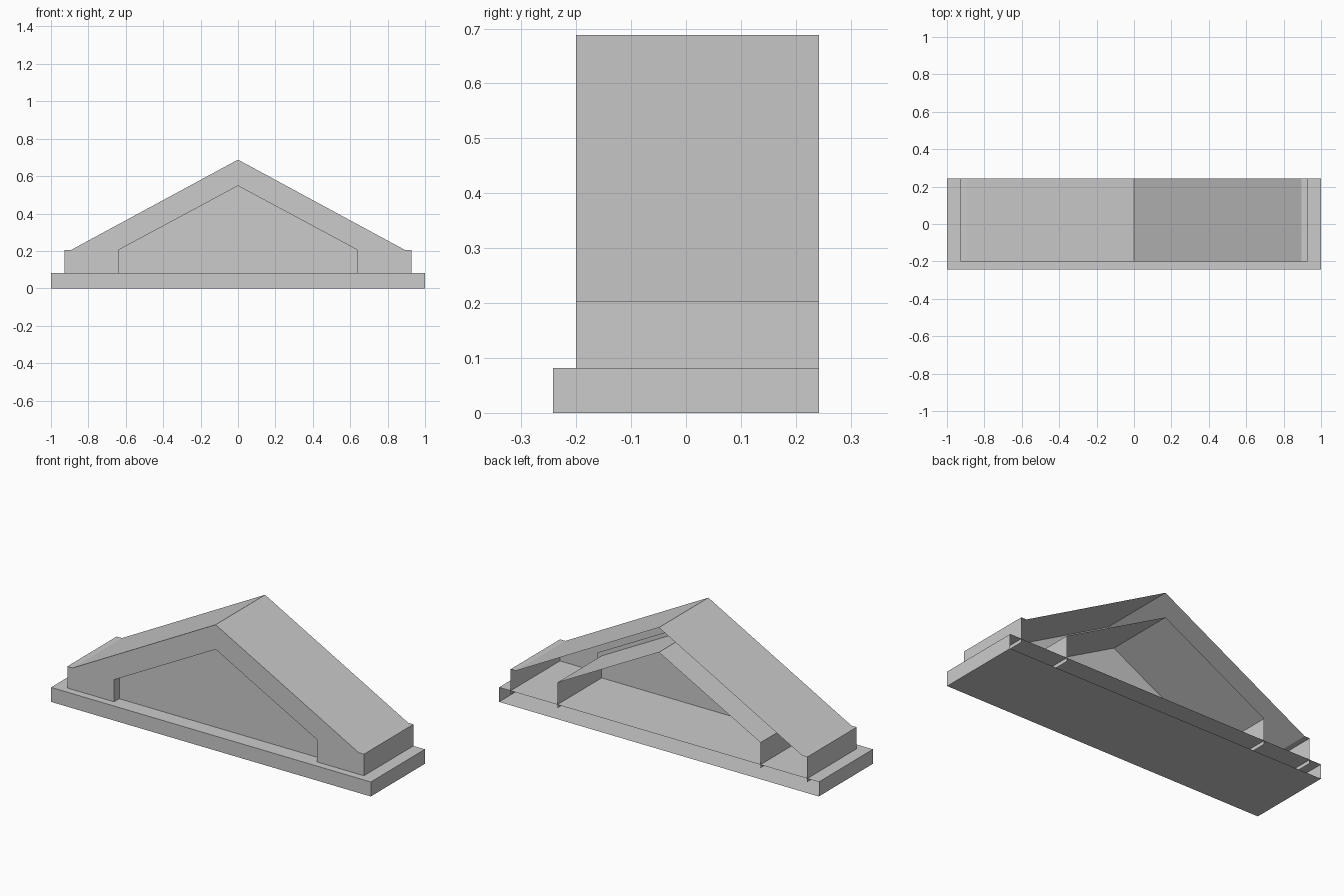
import bpy

cube = bpy.data.objects.get("Cube")
if cube:
    bpy.data.objects.remove(cube, do_unlink=True)

stone = bpy.data.materials.new("light_grey")
stone.use_nodes = True
grey = (0.6, 0.6, 0.6, 1)
stone.diffuse_color = grey
stone.node_tree.nodes["Principled BSDF"].inputs["Base Color"].default_value = grey

FRONT, PANEL, BACK, BASE_FRONT = -0.2, -0.154, 0.242, -0.242
BASE_TOP, SUNK = 0.082, 0.062


def add_mesh(name, verts, faces):
    mesh = bpy.data.meshes.new(name)
    mesh.from_pydata(verts, [], faces)
    mesh.materials.append(stone)
    obj = bpy.data.objects.new(name, mesh)
    bpy.context.collection.objects.link(obj)
    return obj


def mirrored(half):
    """Complete a left-to-apex profile with its mirror image."""
    return half + [(-x, z) for x, z in reversed(half[:-1])]


def sheet(name, profile, y0, y1):
    """Sweep an open profile along y as a thin-walled shell."""
    n = len(profile)
    verts = [(x, y, z) for y in (y0, y1) for x, z in profile]
    add_mesh(name, verts, [(i, i + 1, n + i + 1, n + i) for i in range(n - 1)])


def plate(name, outline, y):
    """Flat face towards the front."""
    add_mesh(name, [(x, y, z) for x, z in outline], [tuple(range(len(outline)))])


outer = mirrored([(-0.928, SUNK), (-0.928, 0.204), (-0.895, 0.204), (0, 0.688)])
inner = mirrored([(-0.635, SUNK), (-0.635, 0.207), (0, 0.548)])
flange = mirrored([(-0.66, SUNK), (-0.66, 0.219), (0, 0.573)])

# Gable: roof shell, recess lining and front frame, all open at the back
sheet("gable_roof", outer, FRONT, BACK)
sheet("recess_lining", inner, FRONT, BACK)
plate("gable_front", list(reversed(outer)) + inner, FRONT)
plate("recess_panel", list(reversed(flange)), PANEL)

# Base slab, a box open at the back
slab = [(-1, 0), (-1, BASE_TOP), (1, BASE_TOP), (1, 0), (-1, 0)]
sheet("base_slab", slab, BASE_FRONT, BACK)
plate("base_front", list(reversed(slab[:4])), BASE_FRONT)
